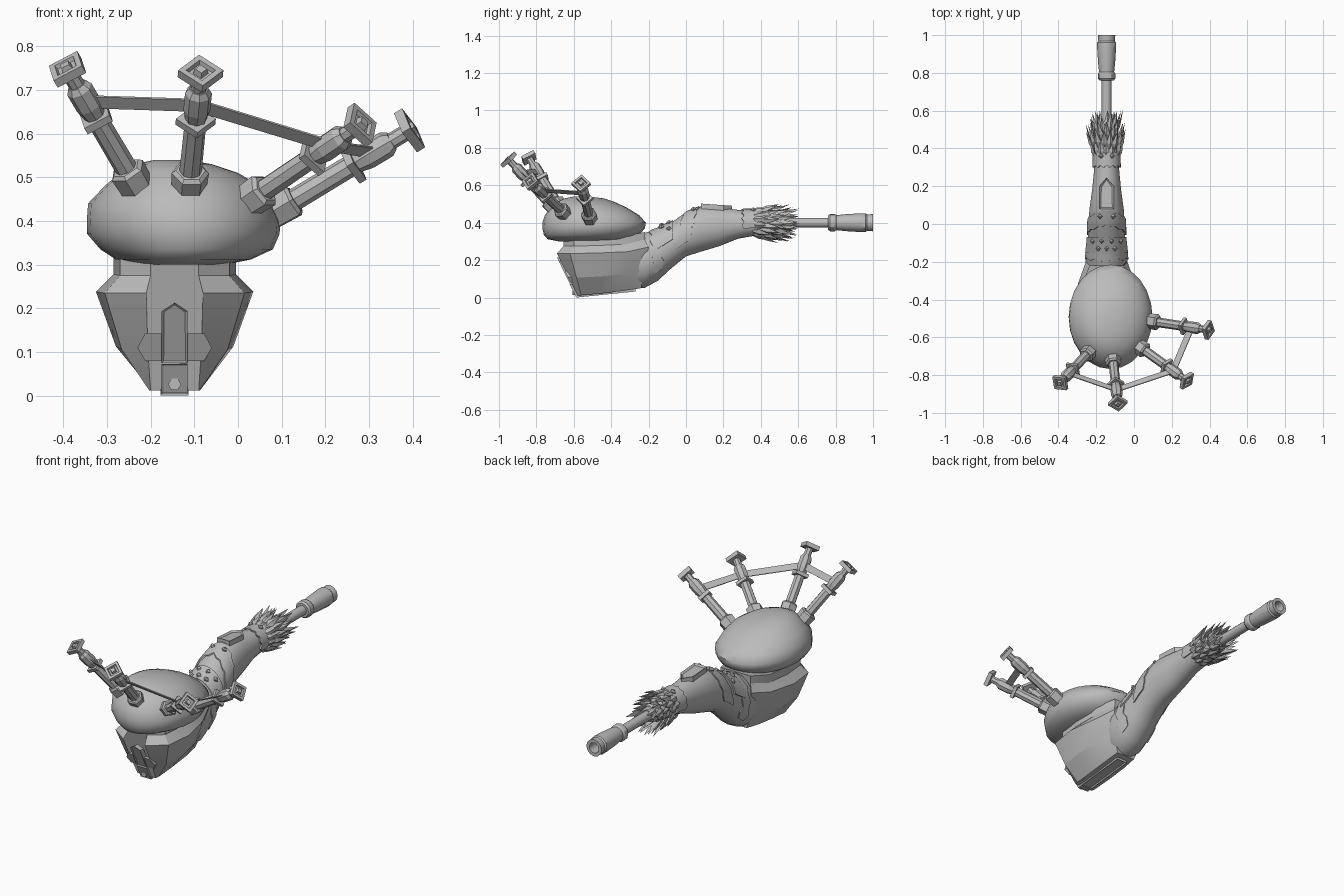
import bpy, bmesh, math, random
from mathutils import Vector

if "Cube" in bpy.data.objects:
    bpy.data.objects.remove(bpy.data.objects["Cube"])

random.seed(4)
CX = -0.145          # centre line of body and tail
grey = bpy.data.materials.new("plain_grey")
grey.diffuse_color = (0.5, 0.5, 0.5, 1)
grey.use_nodes = True
grey.node_tree.nodes["Principled BSDF"].inputs["Base Color"].default_value = grey.diffuse_color


def finish(name, bm, smooth=None, recalc=True):
    if recalc:
        bmesh.ops.recalc_face_normals(bm, faces=bm.faces[:])
    me = bpy.data.meshes.new(name)
    bm.to_mesh(me)
    bm.free()
    ob = bpy.data.objects.new(name, me)
    bpy.context.collection.objects.link(ob)
    me.materials.append(grey)
    if smooth:
        bpy.ops.object.select_all(action='DESELECT')
        ob.select_set(True)
        bpy.context.view_layer.objects.active = ob
        bpy.ops.object.shade_smooth_by_angle(angle=math.radians(smooth))
    return ob


def loft(bm, rings, caps=True):
    vr = [[bm.verts.new(p) for p in r] for r in rings]
    n = len(vr[0])
    for a, b in zip(vr, vr[1:]):
        for i in range(n):
            bm.faces.new((a[i], a[(i + 1) % n], b[(i + 1) % n], b[i]))
    if caps:
        bm.faces.new(vr[0])
        bm.faces.new(vr[-1])


def lathe(bm, start, direction, profile, segs, turn=0.0):
    """Revolve (distance, radius) pairs about an axis."""
    q = Vector(direction).to_track_quat('Z', 'Y')
    ang = [turn + math.tau * i / segs for i in range(segs)]
    loft(bm, [[Vector(start) + q @ Vector((r * math.cos(a), r * math.sin(a), d))
               for a in ang] for d, r in profile])


def plate(name, pts, push, rim=0.0, sink=0.0):
    """Extruded flat plate with an optional sunken centre; push points inward."""
    bm = bmesh.new()
    push = Vector(push)
    front = bm.faces.new([bm.verts.new(p) for p in pts])
    back = bmesh.ops.extrude_face_region(bm, geom=[front], use_keep_orig=True)
    bmesh.ops.translate(bm, vec=push, verts=[v for v in back['geom'] if isinstance(v, bmesh.types.BMVert)])
    if rim:
        bmesh.ops.inset_individual(bm, faces=[front], thickness=rim)
        bmesh.ops.translate(bm, vec=push.normalized() * sink, verts=front.verts[:])
    return finish(name, bm)


# Hull: faceted boat shape, stations from prow to rear
# (y low, y wide, y top, z low, z wide, z top, half low, half wide, half top)
stations = [(-.58, -.69, -.655, .012, .235, .315, .055, .065, .055),
            (-.56, -.62, -.60, .012, .235, .315, .058, .160, .125),
            (-.45, -.47, -.47, .022, .238, .32, .060, .180, .140),
            (-.33, -.31, -.32, .036, .245, .33, .060, .150, .130),
            (-.24, -.20, -.22, .050, .270, .35, .055, .110, .090)]
rings = []
for yl, yw, yt, zl, zw, zt, hl, hw, ht in stations:
    zm, zs, hm = zl + .42 * (zw - zl), zw + .04, hl + .62 * (hw - hl)
    half = [(hl, yl, zl), (hm, yl + .42 * (yw - yl), zm), (hw, yw, zw), (ht, yt, zs), (ht, yt, zt)]
    rings.append([(CX + h, y, z) for h, y, z in half] + [(CX - h, y, z) for h, y, z in reversed(half)])
bm = bmesh.new()
loft(bm, rings)
finish("hull", bm, 18)

# Neck: (y, z low, z high, half width)
neck = [(-.27, .05, .325, .10), (-.22, .052, .345, .115), (-.15, .09, .37, .108), (-.08, .155, .40, .1),
        (0, .22, .455, .098), (.08, .245, .487, .092), (.18, .275, .482, .078),
        (.28, .315, .468, .068), (.38, .332, .466, .066), (.48, .345, .455, .052), (.54, .37, .43, .03)]


def neck_pt(y, a, off=0.0):
    """Point on the neck at position y, angle a from the top."""
    for p, q in zip(neck, neck[1:]):
        if y <= q[0]:
            break
    t = (y - p[0]) / (q[0] - p[0])
    _, lo, hi, w = [u + (v - u) * t for u, v in zip(p, q)]
    return Vector((CX + (w + off) * math.sin(a), y, (lo + hi) / 2 + ((hi - lo) / 2 + off) * math.cos(a)))


bm = bmesh.new()
loft(bm, [[neck_pt(s[0], math.tau * i / 18) for i in range(18)] for s in neck])
finish("neck", bm, 40)


# Wrapped straps lying on the neck; jagged edges come from a zigzag rule
def wrap(name, y0, y1, spread, jag=0.0, thick=.008, slant=0.0):
    bm = bmesh.new()
    n = 16
    outer, inner = [], []
    for row in range(4):
        for off, grid in ((thick, outer), (-.004, inner)):
            line = []
            for i in range(n + 1):
                a = spread * (2 * i / n - 1)
                y = y0 + (y1 - y0) * row / 3 + slant * abs(a)
                y += (jag if i % 2 else 0) * (row == 3) - (jag if i % 2 else 0) * (row == 0)
                line.append(neck_pt(y, a, off))
            grid.append(line)
    loft(bm, [[outer[r][i] for r in range(4)] + [inner[r][i] for r in (3, 2, 1, 0)] for i in range(n + 1)])
    finish(name, bm, 25)


wrap("front_strap", -.15, -.07, 1.35)
wrap("middle_wrap", .0, .07, 1.9, .008, .006, -.03)
wrap("back_strap", .31, .37, 1.9, .012)
wrap("rear_hide_edge", -.19, -.15, 2.3, .012, .005, .01)

# Studs on the straps
bm = bmesh.new()
for y, angles in ((-.13, (-.4, 0, .4)), (-.09, (-.75, -.25, .25, .75)), (.04, (-.35, .35)), (.36, (-.4, .4))):
    for a in angles:
        p, o = neck_pt(y, a, .004), neck_pt(y, a, .03)
        lathe(bm, p, o - p, [(0, .014), (.008, .014), (.017, .004)], 4)
finish("studs", bm)

# Pointed buckle plate on top of the neck
outline = [(-.038, .08), (.038, .08), (.038, .20), (0, .245), (-.038, .20)]
plate("buckle_plate", [(CX + x, y, .502 - .07 * (y - .08)) for x, y in outline], (0, 0, -.03), .011, .008)


# Prow panels on the slanted front
def prow(name, outline, out, depth, rim=0.0, sink=0.0):
    pts = [(CX + x, -.58 - .49 * (z - .01) - out, z) for x, z in outline]
    plate(name, pts, (0, depth, 0), rim, sink)


prow("prow_hex_plate", [(-.085, .11), (-.068, .142), (.068, .142), (.085, .11), (.068, .08), (-.068, .08)], .003, .06)
prow("prow_window", [(-.03, .075), (.03, .075), (.03, .193), (0, .213), (-.03, .193)], .010, .03, .007, .006)
prow("prow_block", [(-.03, .004), (.03, .004), (.03, .073), (-.03, .073)], .012, .03, .006, .003)
bm = bmesh.new()
lathe(bm, (CX, -.57, .026), (0, -1, 0), [(0, .015), (.036, .015)], 6)
finish("prow_bolt", bm)

# Long sunken keel plate below
plate("keel", [(CX - .032, -.585, .0), (CX + .032, -.585, .0), (CX + .032, -.27, .032), (CX - .032, -.27, .032)],
      (0, 0, .025), .01, .006)

# Bag: (z, x min, x max, y min, y max)
bag = [(.30, -.24, -.03, -.68, -.36), (.312, -.28, .03, -.74, -.29), (.335, -.315, .08, -.76, -.25),
       (.37, -.345, .095, -.768, -.22), (.40, -.346, .098, -.768, -.215), (.44, -.343, .08, -.755, -.25),
       (.48, -.305, .05, -.725, -.315), (.51, -.27, 0, -.69, -.38), (.53, -.235, -.06, -.65, -.44),
       (.54, -.19, -.12, -.60, -.52)]
bm = bmesh.new()
loft(bm, [[((a + b) / 2 + (b - a) / 2 * math.cos(t), (c + d) / 2 + (d - c) / 2 * math.sin(t), z)
           for t in (math.tau * i / 24 for i in range(24))] for z, a, b, c, d in bag])
finish("bag", bm, 50)

# Drone pipes: base and tip
pipes = [((-.235, -.675, .485), (-.395, -.845, .755)), ((-.112, -.71, .48), (-.085, -.955, .745)),
         ((.03, -.65, .45), (.287, -.835, .625)), ((.09, -.515, .425), (.402, -.562, .613))]
pipes = [(Vector(a), Vector(b)) for a, b in pipes]
for i, (a, b) in enumerate(pipes):
    d = b - a
    L = d.length
    bm = bmesh.new()
    lathe(bm, a, d, [(-.02, .040), (.04, .043), (.048, .034)], 6)                       # collar
    lathe(bm, a, d, [(0, .026), (.54 * L, .025)], 8)                                    # lower tube
    lathe(bm, a, d, [(.53 * L, .046), (.58 * L, .046)], 4)                              # square flange
    lathe(bm, a, d, [(.57 * L, .024), (.66 * L, .031), (.80 * L, .031), (.84 * L, .022)], 8)
    lathe(bm, a, d, [(.8 * L, .019), (.96 * L, .019)], 8)                               # thin neck
    lathe(bm, a, d, [(.94 * L, .052), (L, .052), (L, .034), (L - .01, .030), (L - .01, .018),
                     (L + .004, .014)], 4)                                              # stepped square cap
    finish("drone_pipe_%d" % (i + 1), bm)

# Ribbon joining the pipes
bm = bmesh.new()
edge = [(a.lerp(b, .64), a.lerp(b, .74)) for a, b in pipes]
vs = [[bm.verts.new(p) for p in pair] for pair in edge]
for p, q in zip(vs, vs[1:]):
    bm.faces.new((p[0], q[0], q[1], p[1]))
rib = finish("ribbon", bm)
rib.modifiers.new("thickness", 'SOLIDIFY').thickness = .005

# Rod and hollow mouthpiece at the back
bm = bmesh.new()
lathe(bm, (CX, .48, .40), (0, 1, 0), [(0, .026), (.32, .026)], 12)
finish("rod", bm, 40)
bm = bmesh.new()
lathe(bm, (CX, .76, .40), (0, 1, 0),
      [(0, .038), (.01, .046), (.035, .046), (.045, .040), (.09, .045), (.17, .050), (.20, .050),
       (.208, .044), (.24, .046), (.24, .028), (.18, .026)], 12)
finish("mouthpiece", bm, 30)

# Fur collar: rows of ridged pointed tufts
bm = bmesh.new()
for row, (y0, r0, y1, r1, n) in enumerate([(.34, .062, .45, .095, 14), (.38, .066, .51, .108, 16),
                                           (.42, .055, .55, .105, 16), (.45, .04, .59, .085, 14),
                                           (.48, .03, .59, .05, 9)]):
    for i in range(n):
        t = math.tau * (i + .5 * (row % 2) + random.uniform(-.2, .2)) / n
        out, side = Vector((math.sin(t), 0, math.cos(t))), Vector((math.cos(t), 0, -math.sin(t)))
        c = Vector((CX, 0, .40))
        base = c + out * r0 + Vector((0, y0, 0))
        tip = c + out * r1 * random.uniform(.85, 1.05) + Vector((0, y1 + random.uniform(-.02, .02), 0))
        mid = base.lerp(tip, .4)
        b, m, e, l, r = [bm.verts.new(p) for p in (base, mid + out * .012, tip, mid - side * .02, mid + side * .02)]
        for f in ((b, r, m), (r, e, m), (e, l, m), (l, b, m), (b, l, e, r)):
            bm.faces.new(f)
finish("fur_collar", bm)
